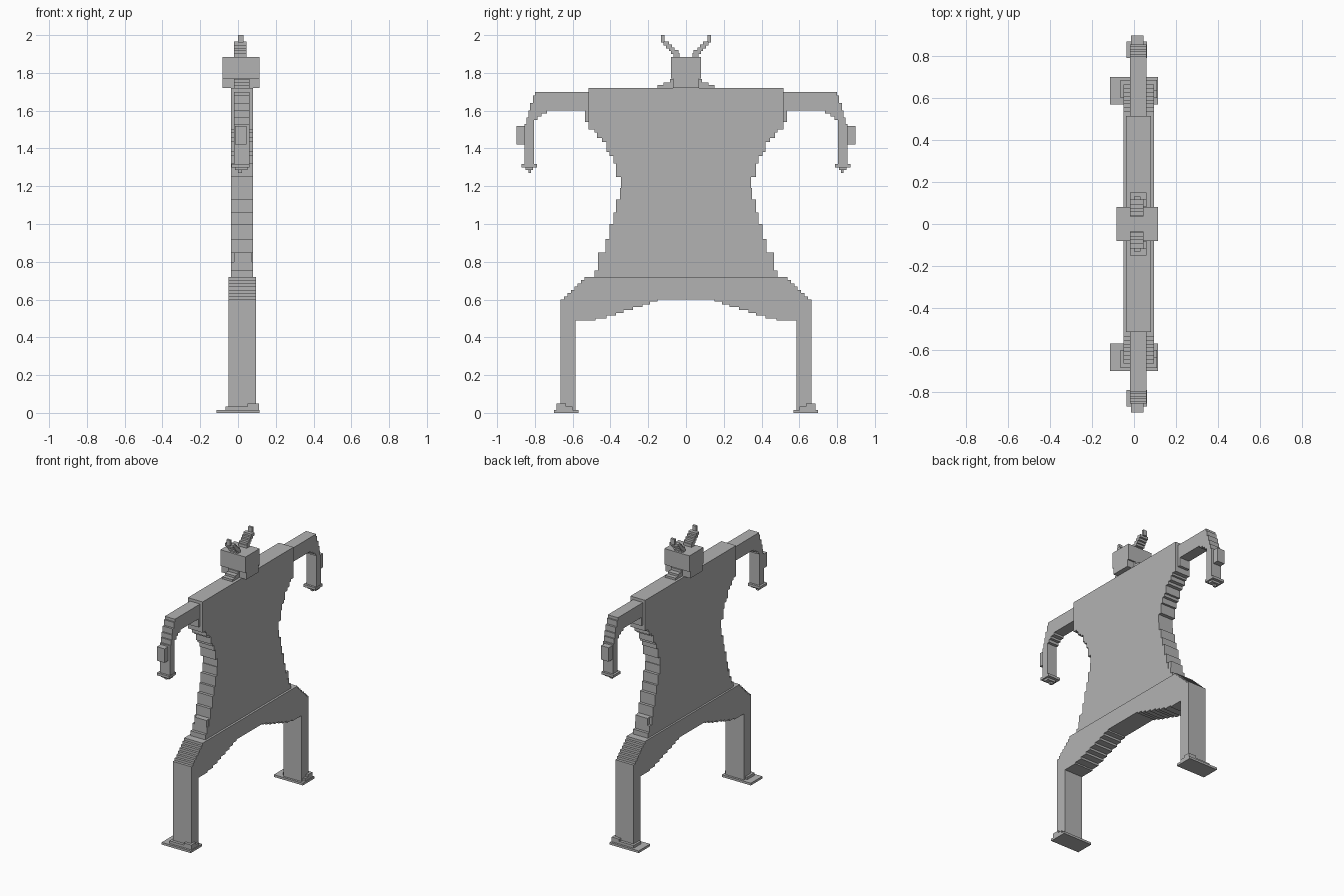
import bpy, bmesh

cube = bpy.data.objects.get("Cube")
if cube:
    bpy.data.objects.remove(cube, do_unlink=True)

grey = bpy.data.materials.new("mid grey")
grey.use_nodes = True
colour = (0.45, 0.45, 0.45, 1)
grey.diffuse_color = colour
grey.node_tree.nodes["Principled BSDF"].inputs["Base Color"].default_value = colour


def extrude(name, outline, x0, x1):
    """Extrude a (y, z) outline between two x positions."""
    bm = bmesh.new()
    face = bm.faces.new([bm.verts.new((x0, y, z)) for y, z in outline])
    res = bmesh.ops.extrude_face_region(bm, geom=[face])
    moved = [v for v in res["geom"] if isinstance(v, bmesh.types.BMVert)]
    bmesh.ops.translate(bm, verts=moved, vec=(x1 - x0, 0, 0))
    bmesh.ops.recalc_face_normals(bm, faces=bm.faces)
    mesh = bpy.data.meshes.new(name)
    bm.to_mesh(mesh)
    bm.free()
    mesh.materials.append(grey)
    obj = bpy.data.objects.new(name, mesh)
    bpy.context.collection.objects.link(obj)
    return obj


def box(name, x0, x1, y0, y1, z0, z1):
    return extrude(name, [(y0, z0), (y1, z0), (y1, z1), (y0, z1)], x0, x1)


def stairs(points, level_first=False):
    """Turn a run of points into right-angled steps."""
    out = [points[0]]
    for (y0, z0), (y1, z1) in zip(points, points[1:]):
        out += [(y1, z0) if level_first else (y0, z1), (y1, z1)]
    return [p for i, p in enumerate(out) if i == 0 or p != out[i - 1]]


def ramp(a, b, n):
    return [(a[0] + (b[0] - a[0]) * i / n, a[1] + (b[1] - a[1]) * i / n) for i in range(n + 1)]


def both(half):
    """Complete a half outline on the other side."""
    return half + [(-y, z) for y, z in reversed(half)]


def pair(make, name, side):
    return make(("left_" if side > 0 else "right_") + name)


# Torso with a stepped waist
waist = [(.515, 1.72), (.485, 1.50), (.47, 1.485), (.445, 1.455), (.42, 1.435),
         (.405, 1.38), (.385, 1.36), (.37, 1.32), (.35, 1.25), (.345, 1.25),
         (.35, 1.19), (.37, 1.13), (.385, 1.06), (.405, 1.00), (.425, .92),
         (.44, .85), (.465, .80), (.485, .755), (.515, .72)]
extrude("torso", both(stairs(waist)), -.037, .08)

# Hips, legs and stepped arch in one piece
hip = stairs(ramp((.52, .72), (.645, .60), 7) + [(.665, .55)], True)
arch = stairs([(.585, .49), (.48, .50), (.42, .515), (.37, .53), (.33, .545),
               (.28, .56), (.23, .575), (.19, .59), (.15, .60)], True)
extrude("hips_and_legs", both(hip + [(.665, .01), (.585, .01)] + arch), -.05, .095)

# Arm with a stepped elbow
arm_outer = stairs([(.80, 1.70), (.81, 1.68), (.825, 1.64), (.835, 1.60),
                    (.845, 1.565), (.855, 1.53)])
arm_inner = stairs([(.805, 1.53), (.785, 1.55), (.765, 1.57), (.735, 1.585),
                    (.70, 1.60)])
arm = [(.50, 1.70)] + arm_outer + [(.855, 1.315), (.805, 1.315)] + arm_inner + [(.50, 1.60)]

# Antenna blocks: y start, y end, z start, z end
antenna = [(.035, .065, 1.88, 1.905), (.04, .08, 1.90, 1.92), (.06, .09, 1.915, 1.935),
           (.075, .105, 1.93, 1.95), (.09, .12, 1.945, 1.965)]

for s, side in ((1, "front"), (-1, "back")):
    def pbox(name, x0, x1, y0, y1, z0, z1):
        lo, hi = sorted((s * y0, s * y1))
        return box(side + "_" + name, x0, x1, lo, hi, z0, z1)

    extrude(side + "_arm", [(s * y, z) for y, z in arm], -.02, .06)
    pbox("shoulder_plate", -.02, .06, .50, .535, 1.54, 1.699)
    pbox("elbow_guard", -.015, .045, .85, .897, 1.42, 1.52)
    pbox("hand", -.035, .062, .79, .87, 1.30, 1.318)
    pbox("palm", -.015, .05, .81, .85, 1.285, 1.30)
    pbox("fingertip", 0, .02, .82, .835, 1.27, 1.285)
    pbox("waist_nub", -.02, .075, .44, .465, .80, .85)
    # Foot
    pbox("foot", -.115, .115, .57, .70, 0, .016)
    pbox("ankle", -.065, .11, .60, .685, .016, .035)
    pbox("heel", .05, .11, .635, .685, .035, .05)
    # Antenna
    for i, (y0, y1, z0, z1) in enumerate(antenna):
        pbox("antenna_step_%d" % i, -.02, .045, y0, y1, z0, z1)
    pbox("antenna_tip", 0, .03, .115, .132, 1.96, 2.0)

# Head, neck and stepped collar
box("head", -.083, .115, -.08, .08, 1.77, 1.885)
box("neck", -.083, .115, -.07, .07, 1.72, 1.77)
for i, (w, z) in enumerate([(.15, 1.735), (.12, 1.75), (.085, 1.768)]):
    box("collar_%d" % i, -.02, .06, -w, w, 1.715, z)
